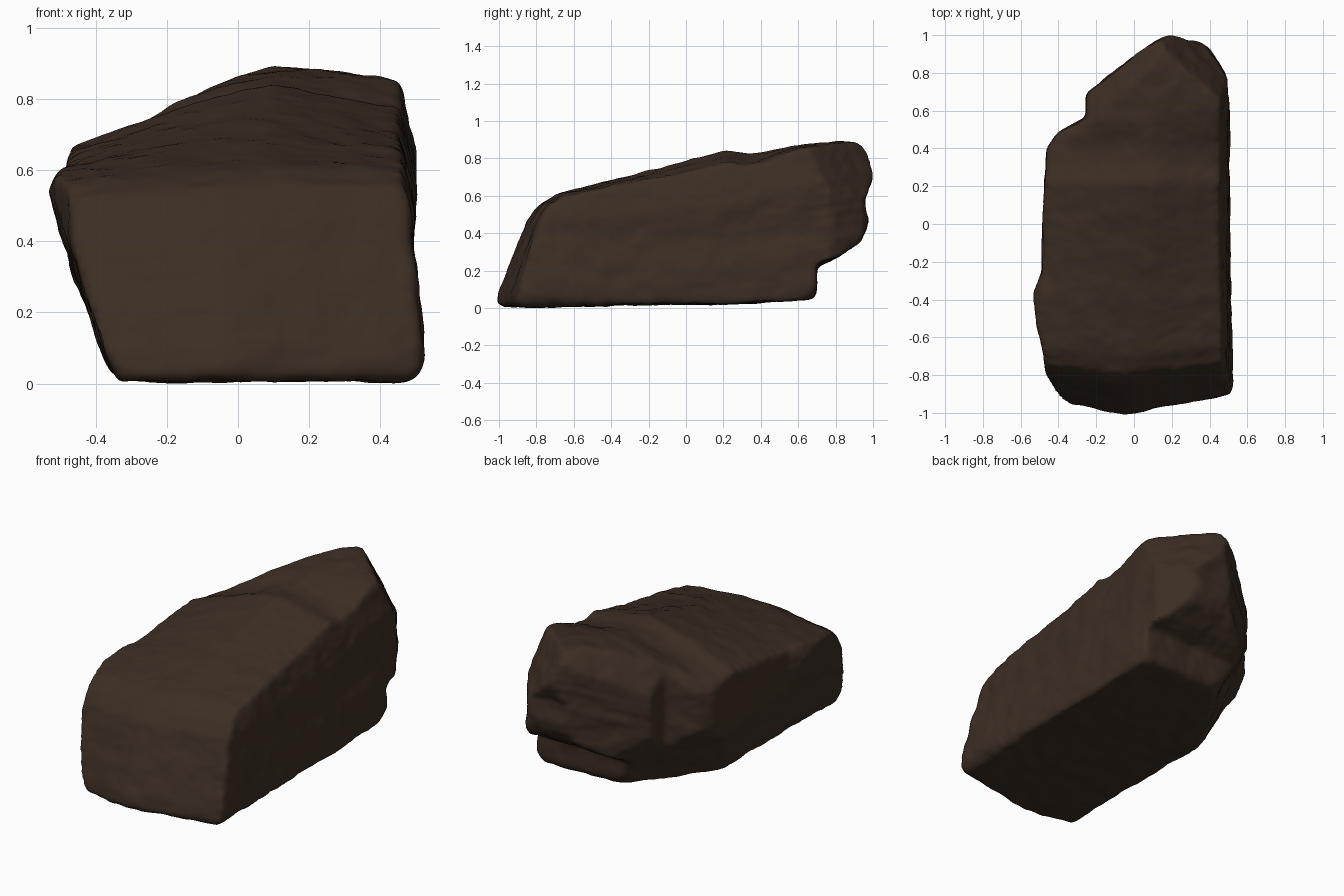
import bpy, bmesh
from mathutils import Vector, noise

if "Cube" in bpy.data.objects:
    bpy.data.objects.remove(bpy.data.objects["Cube"], do_unlink=True)


def prism(name, outline, place, low, high):
    """Closed solid: a 2D outline swept between two depths along the third axis."""
    bm = bmesh.new()
    face = bm.faces.new([bm.verts.new(place(a, b, low)) for a, b in outline])
    swept = bmesh.ops.extrude_face_region(bm, geom=[face])["geom"]
    shift = Vector(place(0, 0, high)) - Vector(place(0, 0, low))
    bmesh.ops.translate(bm, vec=shift, verts=[v for v in swept if isinstance(v, bmesh.types.BMVert)])
    bmesh.ops.recalc_face_normals(bm, faces=bm.faces)
    mesh = bpy.data.meshes.new(name)
    bm.to_mesh(mesh)
    bm.free()
    obj = bpy.data.objects.new(name, mesh)
    bpy.context.collection.objects.link(obj)
    return obj


def chip(name, direction, limit):
    """Block that keeps everything where the dot product with direction is below limit."""
    normal = Vector(direction)
    turn = normal.to_track_quat('Z', 'Y')
    square = [(-4, -4), (4, -4), (4, 4), (-4, 4)]
    return prism(name, square, lambda a, b, d: turn @ Vector((a, b, d)), -4, limit / normal.length)


def clamp(t):
    return max(0.0, min(1.0, t))


# Side profile (y, z): sloping front, rising top, undercut back
side = [(-1.015, .02), (-.99, -.002), (-.7, .002), (-.3, .012), (.2, .015), (.67, .04), (.695, .07),
        (.7, .23), (.82, .275), (.93, .35), (.975, .44), (.955, .57), (1.01, .7), (.99, .8),
        (.95, .87), (.88, .893), (.55, .858), (.42, .825), (.32, .82), (.22, .838), (0, .78),
        (-.3, .7), (-.7, .6), (-.79, .55), (-.85, .47), (-.94, .25), (-1, .1)]
# Front profile (x, z): leaning left wall, upright right wall
front = [(-.34, -.1), (-.345, .02), (-.385, .1), (-.435, .29), (-.485, .43), (-.532, .61),
         (-.48, .7), (-.475, 1), (.485, 1), (.505, .8), (.49, .4), (.525, .05), (.49, 0), (.49, -.1)]
# Plan outline (x, y): stepped and pointed back
plan = [(-.45, -1.1), (-.485, -.72), (-.515, -.55), (-.535, -.36), (-.487, -.26), (-.478, .1),
        (-.46, .4), (-.41, .48), (-.255, .56), (-.255, .69), (.02, .9), (.12, .97), (.2, 1.03),
        (.38, .95), (.5, .77), (.505, .1), (.528, -.8), (.528, -1.1)]
# Worn upper right edge (x, z), following the rise of the top
edge_wear = [(-.9, -1), (-.9, 2), (.1, 2), (.445, .82), (.505, .53), (.62, .1), (.62, -1)]
# Lower back corners (x, y), overhanging as they rise
undercut = [(-1, -3), (-1, -.84), (-.35, .14), (-.08, .58), (.1, .7), (.42, .71), (.56, .5), (.9, 0), (.9, -3)]

rock = prism("rock", side, lambda a, b, d: (d, a, b), -.7, .7)
cutters = [prism("front_cutter", front, lambda a, b, d: (a, d, b), -1.3, 1.3),
           prism("plan_cutter", plan, lambda a, b, d: (a, b, d), -.3, 1.3),
           prism("edge_cutter", edge_wear, lambda a, b, d: (a, d, b + .17 * d), -1.4, 1.4),
           prism("undercut_cutter", undercut, lambda a, b, d: (a, b + .9 * d, d), -.2, 1.2),
           chip("right_shoulder_cutter", (1, 1, .72), 1.73),
           chip("left_shoulder_cutter", (-1.09, 1, 1.26), 1.87)]
for cutter in cutters:
    cutter.hide_render = True
    cut = rock.modifiers.new("Cut", 'BOOLEAN')
    cut.operation, cut.object, cut.solver = 'INTERSECT', cutter, 'EXACT'

# Fuse to an even surface and wear the edges down
remesh = rock.modifiers.new("Remesh", 'REMESH')
remesh.mode, remesh.voxel_size = 'VOXEL', .016
wear = rock.modifiers.new("Wear", 'SMOOTH')
wear.factor, wear.iterations = .5, 10
bpy.context.view_layer.update()
worn = bpy.data.meshes.new_from_object(rock.evaluated_get(bpy.context.evaluated_depsgraph_get()))
rock.modifiers.clear()
rock.data = worn
worn.name = "rock"
for cutter in cutters:
    bpy.data.objects.remove(cutter, do_unlink=True)

# Tilt the top, skew the front, then add lumps and thin strata
normals = [v.normal.copy() for v in worn.vertices]
for v, n in zip(worn.vertices, normals):
    x, y, z = v.co
    left = clamp((.1 - x) / .57) ** 1.3 * (.07 + .16 * clamp((y + .7) / 1.0))
    right = clamp((x - .1) / .35) * (.02 + .06 * clamp((.6 - y) / .3)) * clamp((y + .8) / .8)
    p = Vector((x, y, z))
    lumps = .006 * noise.noise(p * 3.5) + .008 * noise.noise(p * 9) + .003 * noise.noise(p * 24)
    strata = .005 * noise.noise(Vector((x * 3, y * 3, (z - .15 * y) * 28)))
    edge = clamp((y - .6) / .2) + clamp((z - .45) / .1) * clamp((-.65 - y) / .1)
    v.co.z = z * (1 - left - right)
    v.co.y = y + (.2 - .15 * z) * abs(x + .05) * clamp((-.4 - y) / .4)
    v.co += n * (lumps + strata * clamp(edge) * (1 - abs(n.z)))

# Stand it on the ground
ground = min(v.co.z for v in worn.vertices)
for v in worn.vertices:
    v.co.z -= ground

# Dark brown stone
stone = bpy.data.materials.new("dark_brown_stone")
stone.use_nodes = True
colour = (.045, .027, .017, 1)
stone.diffuse_color = colour
stone.node_tree.nodes["Principled BSDF"].inputs["Base Color"].default_value = colour
worn.materials.clear()
worn.materials.append(stone)

bpy.context.view_layer.objects.active = rock
rock.select_set(True)
bpy.ops.object.shade_smooth_by_angle(angle=.7)
